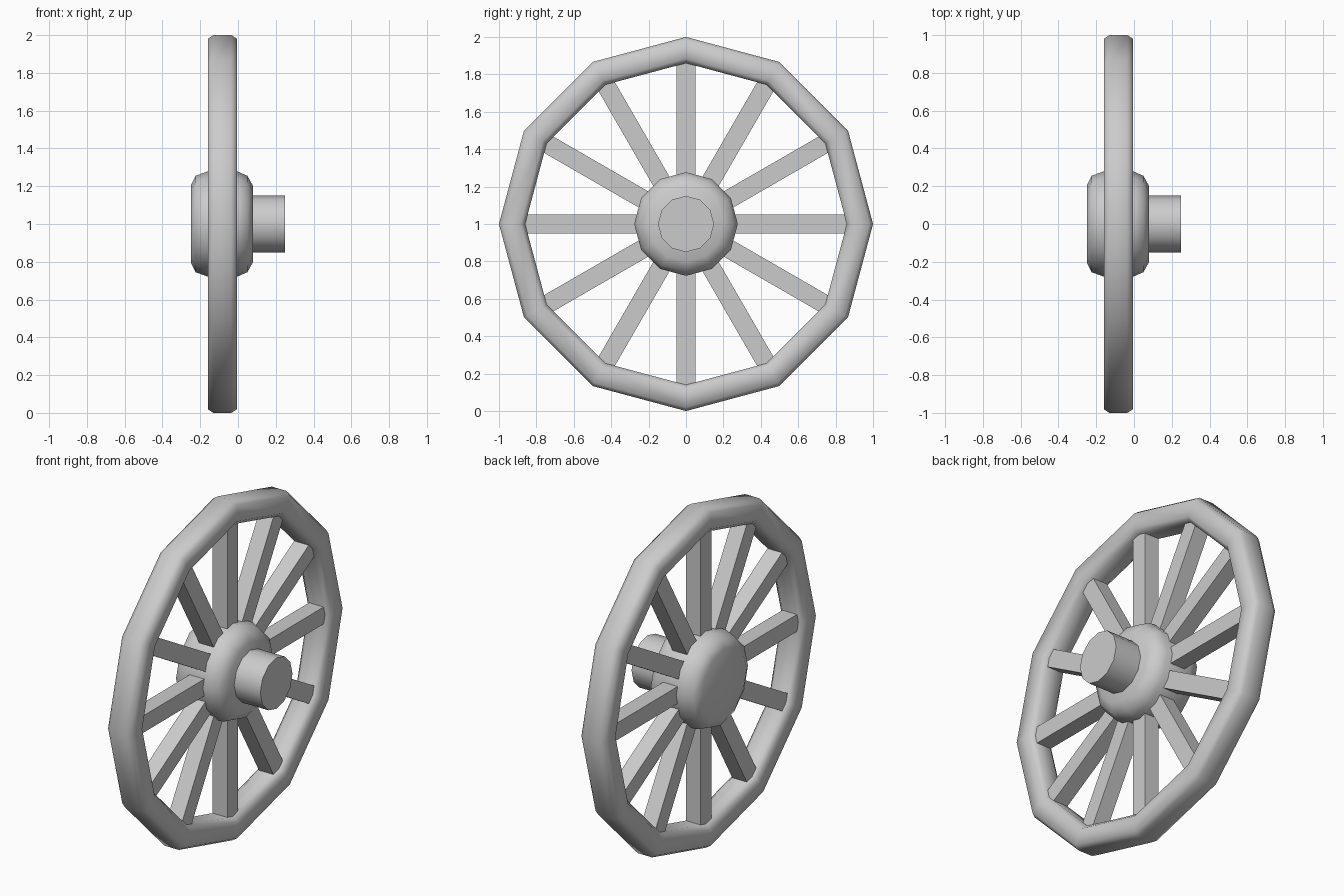
import bpy, bmesh, math

if "Cube" in bpy.data.objects:
    bpy.data.objects.remove(bpy.data.objects["Cube"])

SIDES = 12
CENTRE_Z = 1.0


def ring_point(x, r, a):
    return (x, r * math.sin(a), CENTRE_Z + r * math.cos(a))


def finish(bm, name, angle):
    bmesh.ops.recalc_face_normals(bm, faces=bm.faces)
    mesh = bpy.data.meshes.new(name)
    bm.to_mesh(mesh)
    bm.free()
    obj = bpy.data.objects.new(name, mesh)
    bpy.context.collection.objects.link(obj)
    bpy.ops.object.select_all(action='DESELECT')
    obj.select_set(True)
    bpy.context.view_layer.objects.active = obj
    bpy.ops.object.shade_smooth_by_angle(angle=math.radians(angle))
    return obj


def lathe(name, profile, closed, angle=50):
    """Turn an (x, radius) profile about the wheel axis."""
    bm = bmesh.new()
    rings = [[bm.verts.new(ring_point(x, r, 2 * math.pi * i / SIDES))
              for i in range(SIDES)] for x, r in profile]
    pairs = list(zip(rings, rings[1:]))
    if closed:
        pairs.append((rings[-1], rings[0]))
    else:
        bm.faces.new(rings[0])
        bm.faces.new(rings[-1])
    for a, b in pairs:
        for i in range(SIDES):
            j = (i + 1) % SIDES
            bm.faces.new((a[i], a[j], b[j], b[i]))
    return finish(bm, name, angle)


# Rim: twelve-sided with bevelled cross-section
lathe("rim", [(-0.13, 0.86), (-0.16, 0.885), (-0.16, 0.98), (-0.13, 1.0),
              (-0.035, 1.0), (-0.005, 0.98), (-0.005, 0.885), (-0.035, 0.86)],
      True, 58)

# Hub: rounded drum
lathe("hub", [(-0.25, 0.205), (-0.225, 0.255), (-0.165, 0.277), (0.0, 0.277),
              (0.05, 0.255), (0.08, 0.2)], False)

# Axle stub
lathe("axle", [(0.05, 0.15), (0.25, 0.15)], False)

# Spokes: square bars running from the hub to each rim corner
for k in range(SIDES):
    a = 2 * math.pi * k / SIDES
    bm = bmesh.new()
    bmesh.ops.create_cube(bm, size=1)
    for v in bm.verts:
        x = -0.0825 + v.co.x * 0.095
        t = v.co.y * 0.1
        r = 0.2 if v.co.z < 0 else 0.9
        v.co = (x, r * math.sin(a) + t * math.cos(a),
                CENTRE_Z + r * math.cos(a) - t * math.sin(a))
    finish(bm, f"spoke_{k + 1}", 30)
